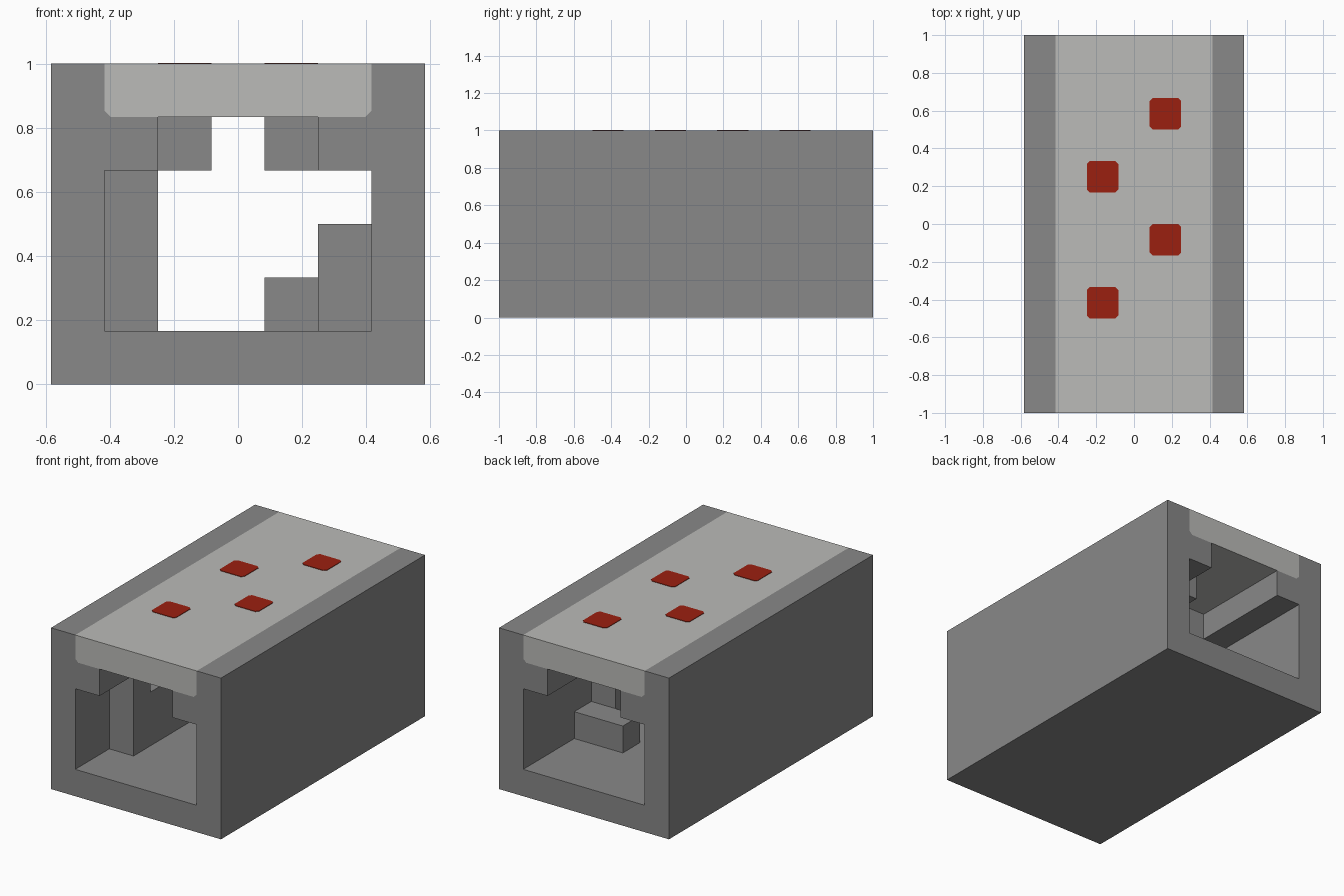
import bpy
import bmesh
from mathutils import Vector

cube = bpy.data.objects.get("Cube")
if cube:
    bpy.data.objects.remove(cube, do_unlink=True)

U = 1 / 6  # module: the model is 7 wide, 12 long and 6 high


def material(name, rgb):
    m = bpy.data.materials.new(name)
    m.use_nodes = True
    m.diffuse_color = (*rgb, 1)
    bsdf = next(n for n in m.node_tree.nodes if n.type == 'BSDF_PRINCIPLED')
    bsdf.inputs["Base Color"].default_value = (*rgb, 1)
    return m


grey = material("wall grey", (0.246, 0.246, 0.246))
pale = material("roof pale grey", (0.497, 0.497, 0.479))
red = material("marker red", (0.33, 0.014, 0.005))


def finish(name, bm, mats):
    bmesh.ops.recalc_face_normals(bm, faces=bm.faces)
    mesh = bpy.data.meshes.new(name)
    bm.to_mesh(mesh)
    bm.free()
    for m in mats:
        mesh.materials.append(m)
    obj = bpy.data.objects.new(name, mesh)
    bpy.context.collection.objects.link(obj)
    return obj


def block(name, x, y, z):
    """Box spanning the given (low, high) module ranges."""
    bm = bmesh.new()
    bmesh.ops.create_cube(bm, size=1)
    for v in bm.verts:
        v.co = [U * (r[0] if c < 0 else r[1]) for c, r in zip(v.co, (x, y, z))]
    return finish(name, bm, [grey])


# Tunnel shell: wall and roof sections share an edge and are extruded together
c = 0.02  # cut lower corners of the roof section
half_seam = [(2.5 * U, 5 * U), (2.5 * U - c, 5 * U), (2.5 * U - c, 5 * U + c),
             (2.5 * U, 5 * U + c), (2.5 * U, 6 * U)]
half_seam = [(1.5 * U, 5 * U), (2.5 * U - c, 5 * U),
             (2.5 * U, 5 * U + c), (2.5 * U, 6 * U)]
half_wall = [(3.5 * U, 6 * U), (3.5 * U, 0)]
half_inside = [(2.5 * U, U), (2.5 * U, 4 * U), (1.5 * U, 4 * U)]


def mirror(points):
    return [(-x, z) for x, z in reversed(points)]


bm = bmesh.new()
verts = {}


def section(points, index):
    for p in points:
        if p not in verts:
            verts[p] = bm.verts.new((p[0], -1, p[1]))
    bm.faces.new([verts[p] for p in points]).material_index = index


section(half_seam + mirror(half_seam), 1)
section(half_seam + half_wall + mirror(half_wall) + mirror(half_seam)
        + mirror(half_inside) + half_inside, 0)
ext = bmesh.ops.extrude_face_region(bm, geom=list(bm.faces))
bmesh.ops.translate(bm, vec=Vector((0, 2, 0)),
                    verts=[g for g in ext["geom"] if isinstance(g, bmesh.types.BMVert)])
bm.normal_update()
for f in bm.faces:
    if abs(f.normal.y) < 0.5:  # long faces: roof top and ceiling are pale
        p = f.calc_center_median()
        f.material_index = int(abs(p.x) < 0.1 and p.z > 4.5 * U)
finish("tunnel_shell", bm, [grey, pale])

# Stepped blocks along the floor
block("right_tall_pillar", (-2.5, -1.5), (-4, -3), (1, 4))
block("right_ledge", (-2.5, -1.5), (-3, 0), (1, 3))
block("left_ledge", (1.5, 2.5), (0, 2), (1, 3))
block("left_low_step", (0.5, 2.5), (2, 3), (1, 2))

# Hanging ceiling blocks, each below a red marker on the roof
for i in range(4):
    x = 1 if i % 2 == 0 else -1
    y = 3.5 - 2 * i
    block(f"ceiling_block_{i + 1}", (x - 0.5, x + 0.5), (y - 0.5, y + 0.5), (4, 5))
    bm = bmesh.new()
    a, b = U / 2, U / 2 - 0.015
    corners = [(a, -b), (a, b), (b, a), (-b, a), (-a, b), (-a, -b), (-b, -a), (b, -a)]
    plate = bm.faces.new([bm.verts.new((x * U + px, y * U + py, 1.0)) for px, py in corners])
    top = bmesh.ops.extrude_face_region(bm, geom=[plate])
    bmesh.ops.translate(bm, vec=Vector((0, 0, 0.003)),
                        verts=[g for g in top["geom"] if isinstance(g, bmesh.types.BMVert)])
    finish(f"roof_marker_{i + 1}", bm, [red])
